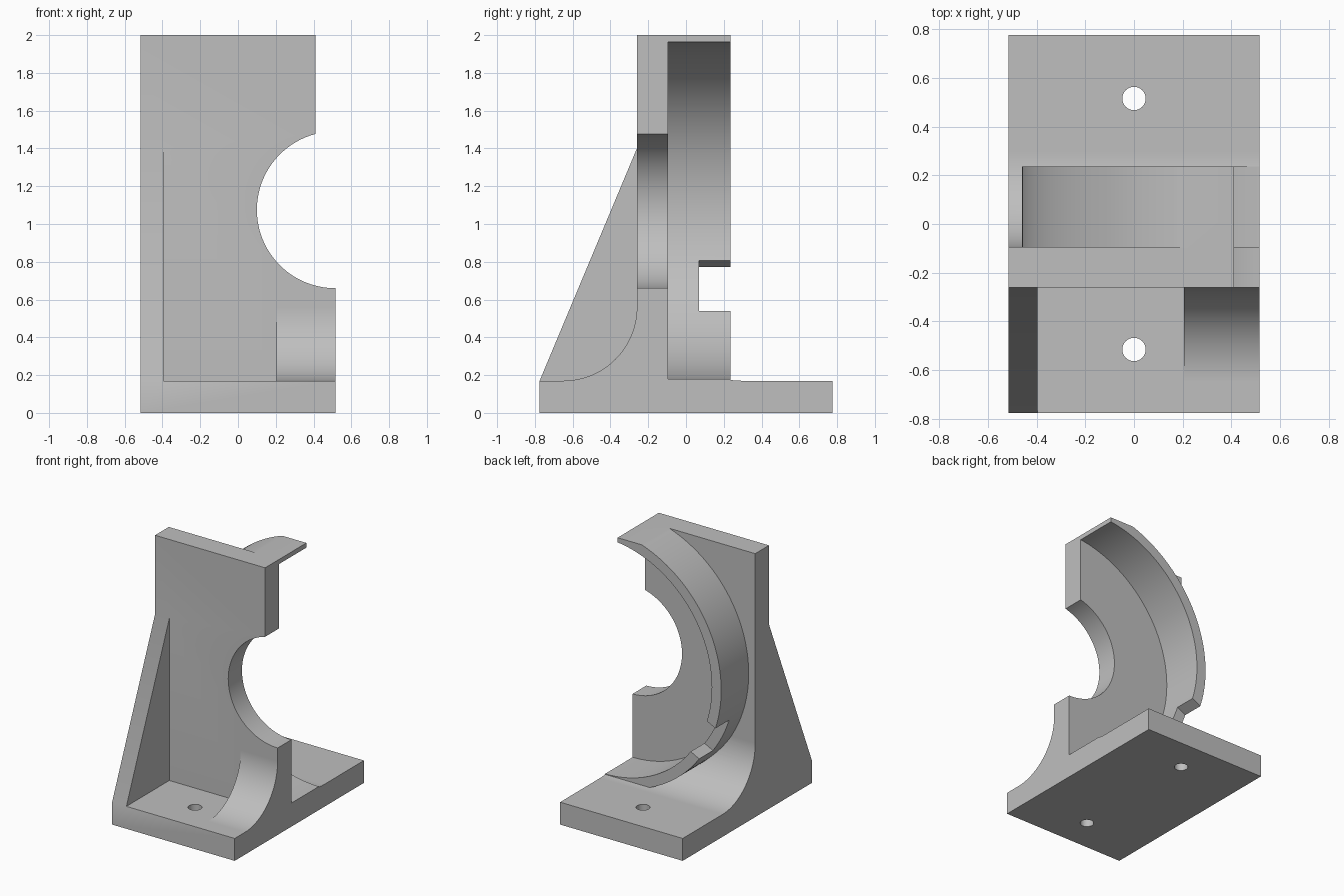
import bpy, bmesh, math
from mathutils import Matrix, Vector

old = bpy.data.objects.get("Cube")
if old:
    bpy.data.objects.remove(old, do_unlink=True)

grey = bpy.data.materials.new("plain grey")
grey.use_nodes = True
COLOUR = (0.52, 0.52, 0.52, 1)
grey.diffuse_color = COLOUR
grey.node_tree.nodes["Principled BSDF"].inputs["Base Color"].default_value = COLOUR

HALF_X, HALF_Y, BASE_Z, TOP_Z = 0.515, 0.775, 0.17, 2.0
PLATE_FRONT, PLATE_BACK, RING_BACK = -0.26, -0.095, 0.235
AXIS_X, AXIS_Z = HALF_X, 1.075
BORE_R, INNER_R, OUTER_R, FILLET_R = 0.415, 0.896, 0.975, 0.39


def arc(cx, cy, r, start, end, steps):
    angles = [math.radians(start + (end - start) * i / steps) for i in range(steps + 1)]
    return [(cx + r * math.cos(a), cy + r * math.sin(a)) for a in angles]


def prism(name, outline, axis, low, high):
    """Extrude a 2D outline along x (outline is y, z), y (x, z) or z (x, y)."""
    place = {"x": lambda a, b, d: (d, a, b),
             "y": lambda a, b, d: (a, d, b),
             "z": lambda a, b, d: (a, b, d)}[axis]
    bm = bmesh.new()
    face = bm.faces.new([bm.verts.new(place(a, b, low)) for a, b in outline])
    new = bmesh.ops.extrude_face_region(bm, geom=[face])["geom"]
    verts = [v for v in new if isinstance(v, bmesh.types.BMVert)]
    bmesh.ops.translate(bm, verts=verts, vec=Vector(place(0, 0, high - low)))
    bmesh.ops.recalc_face_normals(bm, faces=bm.faces)
    mesh = bpy.data.meshes.new(name)
    bm.to_mesh(mesh)
    bm.free()
    mesh.materials.append(grey)
    obj = bpy.data.objects.new(name, mesh)
    bpy.context.collection.objects.link(obj)
    return obj


def rect(a0, a1, b0, b1):
    return [(a0, b0), (a1, b0), (a1, b1), (a0, b1)]


def combine(target, tool, operation):
    bpy.context.view_layer.objects.active = target
    mod = target.modifiers.new(operation, "BOOLEAN")
    mod.operation, mod.solver, mod.object = operation, "EXACT", tool
    bpy.ops.object.modifier_apply(modifier=mod.name)
    bpy.data.objects.remove(tool, do_unlink=True)


# Base, upright plate and rear fillet share one side profile
profile = [(-HALF_Y, 0), (HALF_Y, 0), (HALF_Y, BASE_Z)]
profile += arc(PLATE_BACK + FILLET_R, BASE_Z + FILLET_R, FILLET_R, 270, 180, 24)
profile += [(PLATE_BACK, TOP_Z), (PLATE_FRONT, TOP_Z),
            (PLATE_FRONT, BASE_Z), (-HALF_Y, BASE_Z)]
bracket = prism("bearing_bracket", profile, "x", -HALF_X, HALF_X)

# Half round housing, flattened at the top
flat = 180 - math.degrees(math.asin((TOP_Z - AXIS_Z) / OUTER_R))
outline = [(AXIS_X, TOP_Z)] + arc(AXIS_X, AXIS_Z, OUTER_R, flat, 270, 72)
combine(bracket, prism("housing", outline, "y", -0.15, RING_BACK), "UNION")

# Housing recess and bore through the plate
recess = arc(AXIS_X, AXIS_Z, INNER_R, 0, 360, 144)[:-1]
combine(bracket, prism("recess", recess, "y", PLATE_BACK, RING_BACK + 0.001), "DIFFERENCE")
bore = arc(AXIS_X, AXIS_Z, BORE_R, 0, 360, 120)[:-1]
combine(bracket, prism("bore", bore, "y", -0.5, 0), "DIFFERENCE")

# Upper side is trimmed back
trim = rect(0.41, 0.8, AXIS_Z, 2.2)
combine(bracket, prism("side_trim", trim, "y", -0.5, 0.5), "DIFFERENCE")

# Slot through the housing rim
slot = prism("rim_slot", rect(0.8, 1.1, -0.15, 0.15), "y", 0.07, 0.3)
turn = Matrix.Rotation(math.radians(153), 4, "Y")
slot.data.transform(Matrix.Translation((AXIS_X, 0, AXIS_Z)) @ turn)
combine(bracket, slot, "DIFFERENCE")

# Front gusset and front fillet, sunk slightly into the body
gusset = [(-HALF_Y, BASE_Z), (-HALF_Y + 0.05, 0.1), (-0.2, 0.1),
          (-0.2, 1.4), (PLATE_FRONT, 1.4)]
combine(bracket, prism("gusset", gusset, "x", -HALF_X, -0.395), "UNION")
fillet = arc(PLATE_FRONT - FILLET_R, BASE_Z + FILLET_R, FILLET_R, 270, 360, 24)
fillet += [(-0.2, BASE_Z + FILLET_R), (-0.2, 0.1), (PLATE_FRONT - FILLET_R, 0.1)]
combine(bracket, prism("front_fillet", fillet, "x", 0.205, HALF_X), "UNION")

# Bolt holes
for y in (-0.515, 0.515):
    hole = arc(0, y, 0.048, 0, 360, 40)[:-1]
    combine(bracket, prism("bolt_hole", hole, "z", -0.1, 0.3), "DIFFERENCE")

# Smooth curves with crisp edges
bpy.ops.object.select_all(action="DESELECT")
bracket.select_set(True)
bpy.context.view_layer.objects.active = bracket
bpy.ops.object.shade_smooth_by_angle(angle=math.radians(25))
weighted = bracket.modifiers.new("even shading", "WEIGHTED_NORMAL")
weighted.keep_sharp = True
